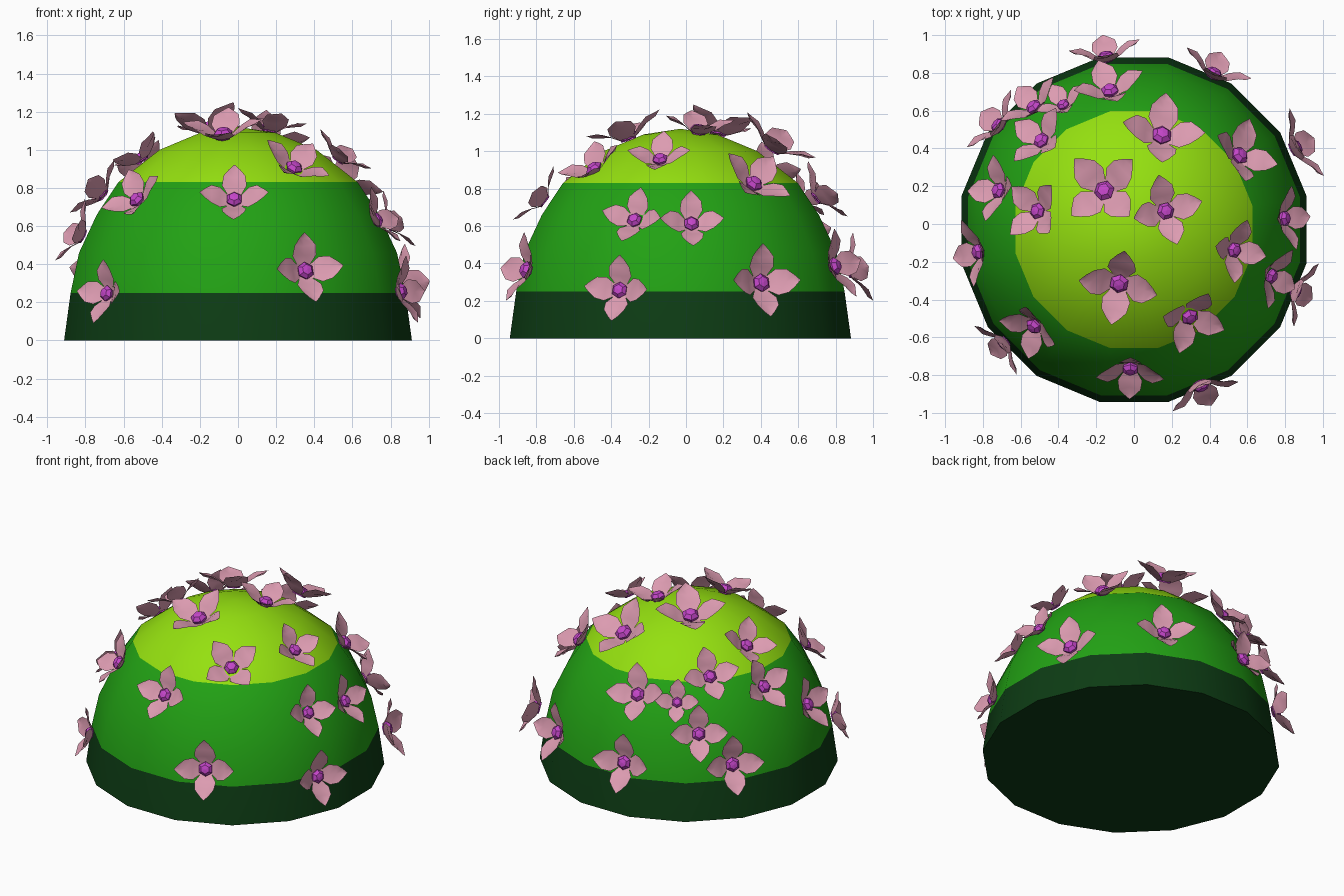
import bpy, bmesh, math
from mathutils import Matrix, Vector

cube = bpy.data.objects.get("Cube")
if cube:
    bpy.data.objects.remove(cube, do_unlink=True)


def make_material(name, rgb):
    color = (*rgb, 1.0)
    mat = bpy.data.materials.new(name)
    mat.use_nodes = True
    mat.diffuse_color = color
    shader = mat.node_tree.nodes["Principled BSDF"]
    shader.inputs["Base Color"].default_value = color
    shader.inputs["Roughness"].default_value = 0.8
    return mat


dark_green = make_material("dark green", (0.004, 0.045, 0.007))
mid_green = make_material("leaf green", (0.016, 0.36, 0.007))
lime_green = make_material("lime green", (0.3, 0.75, 0.005))
petal_pink = make_material("petal pink", (0.72, 0.33, 0.44))
pistil_purple = make_material("pistil purple", (0.55, 0.06, 0.58))


def lathe(bm, profile, sides, phase=0.0, cap_bottom=False):
    """Revolve (radius, height) points; the last one closes as a fan."""
    rings = []
    for radius, height in profile[:-1]:
        ring = []
        for i in range(sides):
            a = phase + math.tau * i / sides
            ring.append(bm.verts.new((radius * math.cos(a), radius * math.sin(a), height)))
        rings.append(ring)
    apex = bm.verts.new((0, 0, profile[-1][1]))
    faces = []
    for i in range(sides):
        j = (i + 1) % sides
        for low, high in zip(rings, rings[1:]):
            faces.append(bm.faces.new((low[i], low[j], high[j], high[i])))
        faces.append(bm.faces.new((rings[-1][i], rings[-1][j], apex)))
    if cap_bottom:
        faces.append(bm.faces.new(rings[0][::-1]))
    return faces


def finish_mesh(bm, name, materials):
    mesh = bpy.data.meshes.new(name)
    bm.to_mesh(mesh)
    bm.free()
    for mat in materials:
        mesh.materials.append(mat)
    return mesh


def add_object(name, mesh):
    obj = bpy.data.objects.new(name, mesh)
    bpy.context.collection.objects.link(obj)
    return obj


# Bush: a low-sided dome in three bands of green
CENTER_Y = -0.03
bush_profile = [(0.93, 0), (0.895, 0.25), (0.85, 0.46), (0.755, 0.66),
                (0.64, 0.83), (0.42, 1.0), (0.2, 1.09), (0, 1.12)]
bm = bmesh.new()
for face in lathe(bm, bush_profile, 16, math.pi / 16, cap_bottom=True):
    height = face.calc_center_median().z
    face.material_index = 0 if height < 0.25 else 1 if height < 0.83 else 2
bush = add_object("bush", finish_mesh(bm, "bush", [dark_green, mid_green, lime_green]))
bush.location.y = CENTER_Y
bpy.context.view_layer.objects.active = bush
bush.select_set(True)
bpy.ops.object.shade_smooth_by_angle(angle=math.radians(50))
bush.select_set(False)

# Flower: four cupped pointed petals around a six-sided pistil, tip radius one
# Each petal station is (distance, half width, midline height, edge height)
petal_stations = [(0, 0.03, 0, 0), (0.2, 0.2, 0.03, 0.06), (0.42, 0.36, 0.2, 0.22),
                  (0.66, 0.32, 0.28, 0.38), (0.86, 0.16, 0.34, 0.42), (1, 0.01, 0.46, 0.46)]
bm = bmesh.new()
for quarter in range(4):
    turn = Matrix.Rotation(quarter * math.pi / 2, 3, "Z")
    rows = []
    for along, half, mid, edge in petal_stations:
        points = ((along, -half, edge), (along, 0, mid), (along, half, edge))
        rows.append([bm.verts.new(turn @ Vector(p)) for p in points])
    for near, far in zip(rows, rows[1:]):
        for k in range(2):
            face = bm.faces.new((near[k], far[k], far[k + 1], near[k + 1]))
            face.smooth = True
pistil_profile = [(0.2, 0), (0.25, 0.14), (0.15, 0.25), (0, 0.27)]
for face in lathe(bm, pistil_profile, 6):
    face.material_index = 1
flower_mesh = finish_mesh(bm, "flower", [petal_pink, pistil_purple])

# Flower placement: x, y, z of the pistil, tip radius, spin in degrees
flowers = [
    (-.16, .18, 1.13, .22, 6), (.17, .07, 1.13, .19, -16), (-.08, -.32, 1.1, .21, 5),
    (.15, .48, 1.04, .22, 11), (-.52, .07, .97, .18, -34), (-.73, .18, .78, .18, 15),
    (-.5, .45, .89, .18, 8), (-.54, .63, .57, .18, 0), (-.38, .64, .75, .14, 0),
    (-.13, .72, .77, .19, 10), (.57, .37, .84, .2, 40), (.81, .03, .62, .17, 0),
    (.54, -.14, .97, .17, 0), (.74, -.28, .64, .17, -8), (.3, -.5, .92, .19, 38),
    (-.02, -.78, .75, .18, 0), (-.54, -.55, .75, .18, 35), (-.84, -.15, .56, .18, 5),
    (-.7, -.64, .25, .17, 0), (.36, -.87, .37, .19, 3), (.87, -.36, .26, .18, -3),
    (.87, .41, .3, .2, 0), (.43, .81, .39, .19, 5), (-.15, .9, .37, .19, 0),
    (-.73, .53, .37, .19, 0),
]
for number, (x, y, z, size, spin) in enumerate(flowers, 1):
    normal = Vector((x, y - CENTER_Y, 0.76 * z)).normalized()
    uphill = (Vector((0, 0, 1)) - normal * normal.z).normalized()
    side = normal.cross(uphill)
    frame = Matrix((uphill, side, normal)).transposed().to_4x4()
    base = Vector((x, y, z)) - normal * 0.2 * size
    flower = add_object(f"flower_{number}", flower_mesh)
    flower.matrix_world = (Matrix.Translation(base) @ frame
                           @ Matrix.Rotation(math.radians(spin), 4, "Z")
                           @ Matrix.Scale(size, 4))
